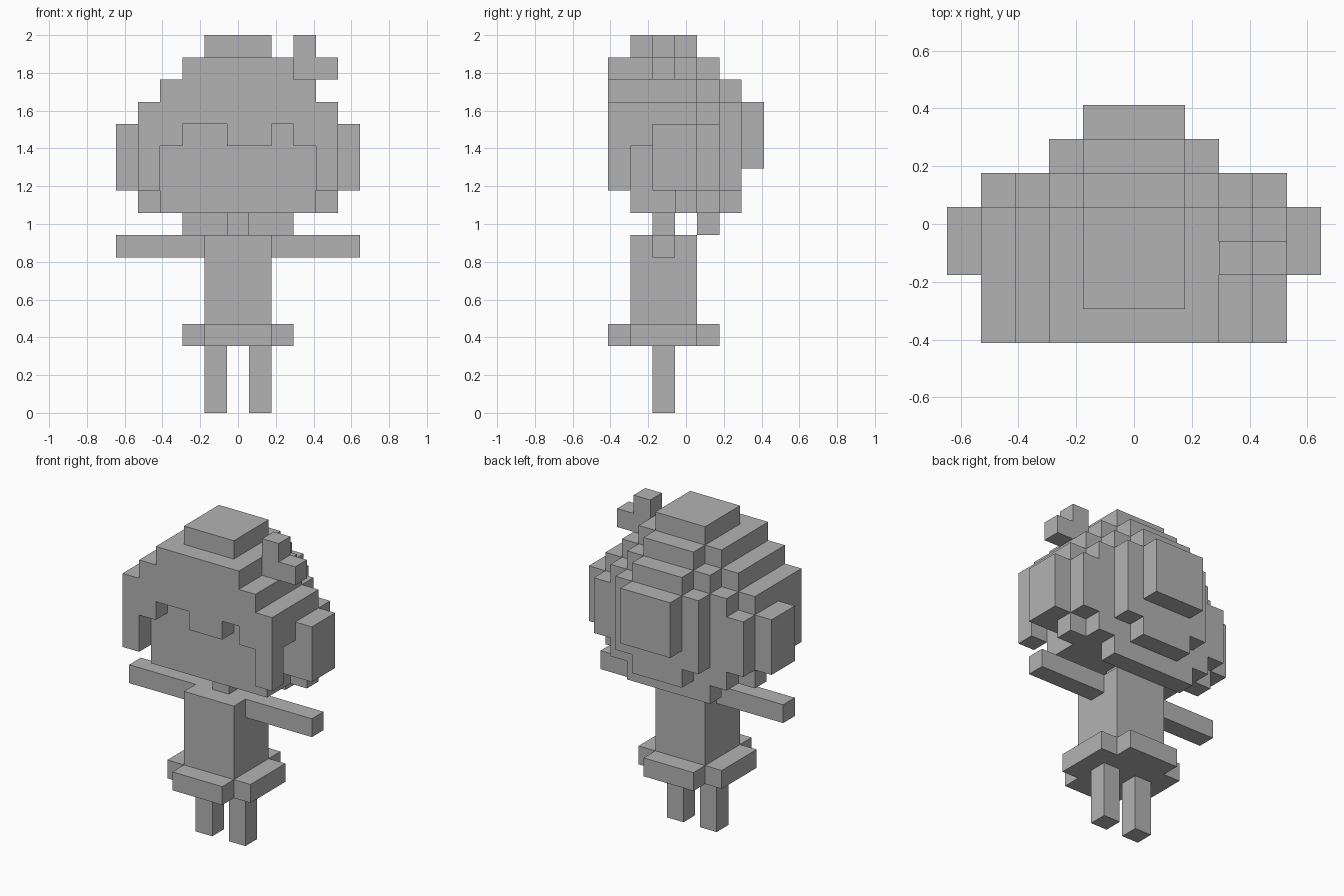
import bpy
import bmesh

cube = bpy.data.objects.get("Cube")
if cube:
    bpy.data.objects.remove(cube, do_unlink=True)

U = 2 / 17  # edge of one block; all sizes below are in blocks

grey = bpy.data.materials.new("plain grey")
grey.use_nodes = True
COLOUR = (0.45, 0.45, 0.45, 1)
grey.diffuse_color = COLOUR
grey.node_tree.nodes["Principled BSDF"].inputs["Base Color"].default_value = COLOUR


def prism(name, outline, z0, z1):
    """Extrude a flat outline from z0 to z1."""
    bm = bmesh.new()
    base = bm.faces.new([bm.verts.new((x * U, y * U, z0 * U)) for x, y in outline])
    top = bmesh.ops.extrude_face_region(bm, geom=[base])["geom"]
    verts = [v for v in top if isinstance(v, bmesh.types.BMVert)]
    bmesh.ops.translate(bm, verts=verts, vec=(0, 0, (z1 - z0) * U))
    bmesh.ops.recalc_face_normals(bm, faces=bm.faces)
    mesh = bpy.data.meshes.new(name)
    bm.to_mesh(mesh)
    bm.free()
    mesh.materials.append(grey)
    obj = bpy.data.objects.new(name, mesh)
    bpy.context.collection.objects.link(obj)
    return obj


def layer(name, half, z0, z1):
    """Symmetric layer from the +x half of its outline, front to back."""
    return prism(name, half + [(-x, y) for x, y in reversed(half)], z0, z1)


def box(name, x0, x1, y0, y1, z0, z1):
    return prism(name, [(x0, y0), (x1, y0), (x1, y1), (x0, y1)], z0, z1)


def pair(name, x0, x1, *rest):
    """Matching boxes on both sides."""
    box("left_" + name, x0, x1, *rest)
    box("right_" + name, -x1, -x0, *rest)


# Body
pair("leg", 0.5, 1.5, -1.5, -0.5, 0, 3)
layer("skirt", [(1.5, -3.5), (1.5, -2.5), (2.5, -2.5),
                (2.5, 0.5), (1.5, 0.5), (1.5, 1.5)], 3, 4)
box("torso", -1.5, 1.5, -2.5, 0.5, 4, 8)
pair("arm", 1.5, 5.5, -1.5, -0.5, 7, 8)
box("neck", -0.5, 0.5, -1.5, -0.5, 8, 9)

# Head and hair, stacked from the chin up
box("nape_hair", -2.5, 2.5, 0.5, 1.5, 8, 9)
layer("head_chin", [(3.5, -2.5), (3.5, -0.5), (4.5, -0.5), (4.5, 0.5),
                    (3.5, 0.5), (3.5, 1.5), (1.5, 1.5), (1.5, 2.5)], 9, 10)
layer("head_cheeks", [(3.5, -2.5), (3.5, -1.5), (4.5, -1.5), (4.5, 1.5),
                      (2.5, 1.5), (2.5, 2.5)], 10, 12)
layer("head_brow", [(4.5, -2.5), (4.5, 1.5), (2.5, 1.5), (2.5, 2.5)], 12, 13)
layer("hair_lower", [(4.5, -3.5), (4.5, 0.5), (3.5, 0.5), (3.5, 1.5),
                     (2.5, 1.5), (2.5, 2.5)], 13, 14)
layer("hair_middle", [(3.5, -3.5), (3.5, 0.5), (2.5, 0.5), (2.5, 1.5),
                      (1.5, 1.5), (1.5, 2.5)], 14, 15)
layer("hair_upper", [(2.5, -3.5), (2.5, 0.5), (1.5, 0.5), (1.5, 1.5)], 15, 16)
box("hair_crown", -1.5, 1.5, -2.5, 0.5, 16, 17)

# Fringe, strands and buns
pair("fringe", 2.5, 4.5, -3.5, -2.5, 12, 13)
box("middle_fringe", -0.5, 1.5, -3.5, -2.5, 12, 13)
pair("strand", 3.5, 4.5, -3.5, -2.5, 10, 12)
pair("side_bun", 4.5, 5.5, -1.5, 0.5, 10, 13)
box("back_bun", -1.5, 1.5, 2.5, 3.5, 11, 14)

# Hair ornament on the left
box("ornament_upright", 2.5, 3.5, -1.5, -0.5, 15, 17)
box("ornament_side", 3.5, 4.5, -1.5, -0.5, 15, 16)
